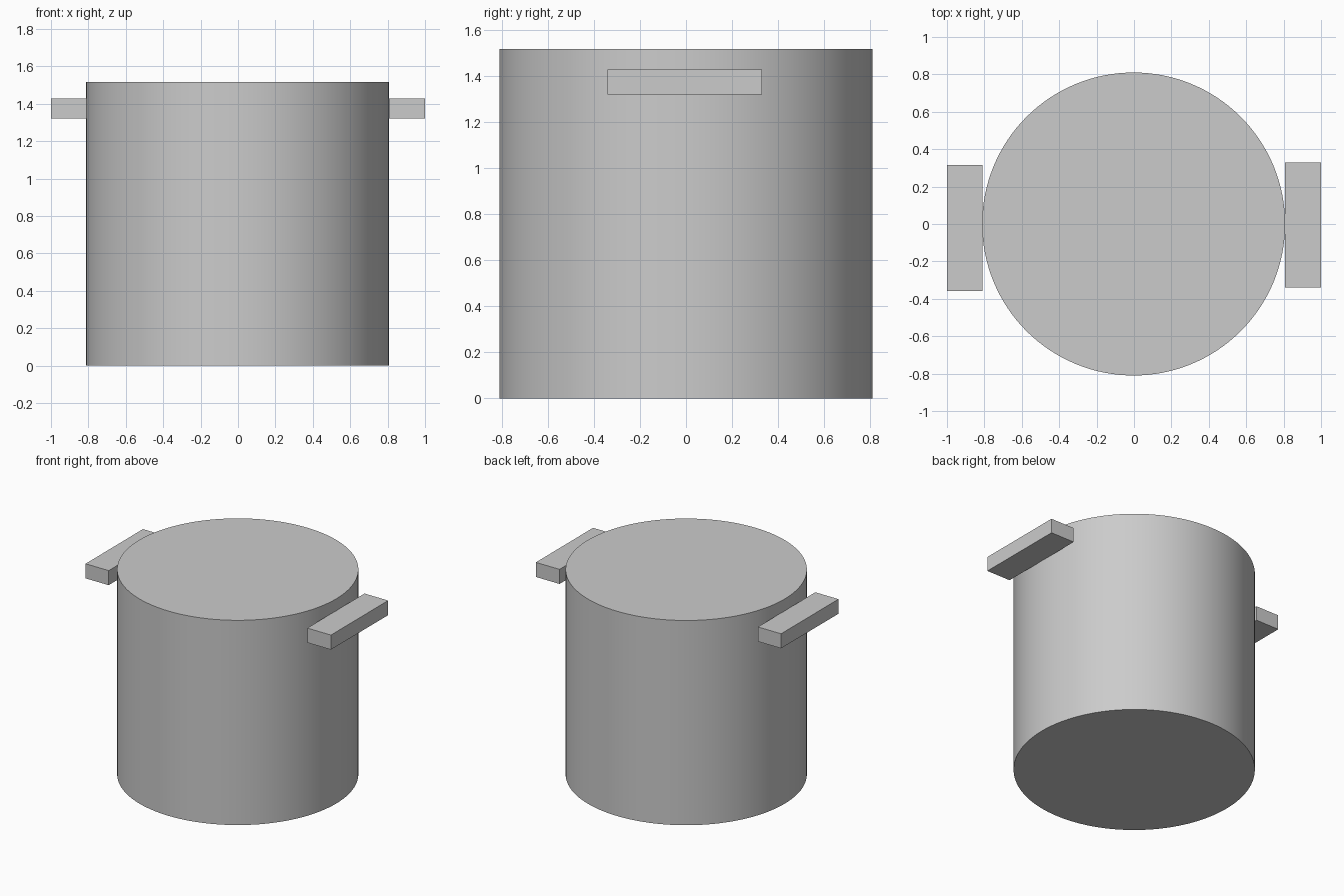
import bpy
import math

cube = bpy.data.objects.get("Cube")
if cube:
    bpy.data.objects.remove(cube, do_unlink=True)

# Single plain grey
grey = bpy.data.materials.new("light_grey")
grey.use_nodes = True
colour = (0.6, 0.6, 0.6, 1)
grey.diffuse_color = colour
for node in grey.node_tree.nodes:
    if node.type == "BSDF_PRINCIPLED":
        node.inputs["Base Color"].default_value = colour


def add_handle(name, x0, x1, y0, y1, z0=1.32, z1=1.428):
    """Flat rectangular grip spanning the given bounds."""
    centre = ((x0 + x1) / 2, (y0 + y1) / 2, (z0 + z1) / 2)
    bpy.ops.mesh.primitive_cube_add(size=1, location=centre)
    handle = bpy.context.object
    handle.name = name
    handle.scale = (x1 - x0, y1 - y0, z1 - z0)
    bpy.ops.object.transform_apply(location=False, rotation=False, scale=True)
    handle.data.materials.append(grey)


# Solid pot body
height = 1.517
bpy.ops.mesh.primitive_cylinder_add(
    vertices=128, radius=0.81, depth=height, location=(-0.002, 0, height / 2))
body = bpy.context.object
body.name = "pot_body"
body.data.materials.append(grey)
bpy.ops.object.shade_smooth_by_angle(angle=math.radians(30))

# Side handles, slightly offset from each other
add_handle("left_handle", 0.806, 1.0, -0.34, 0.33)
add_handle("right_handle", -1.0, -0.81, -0.357, 0.315)
